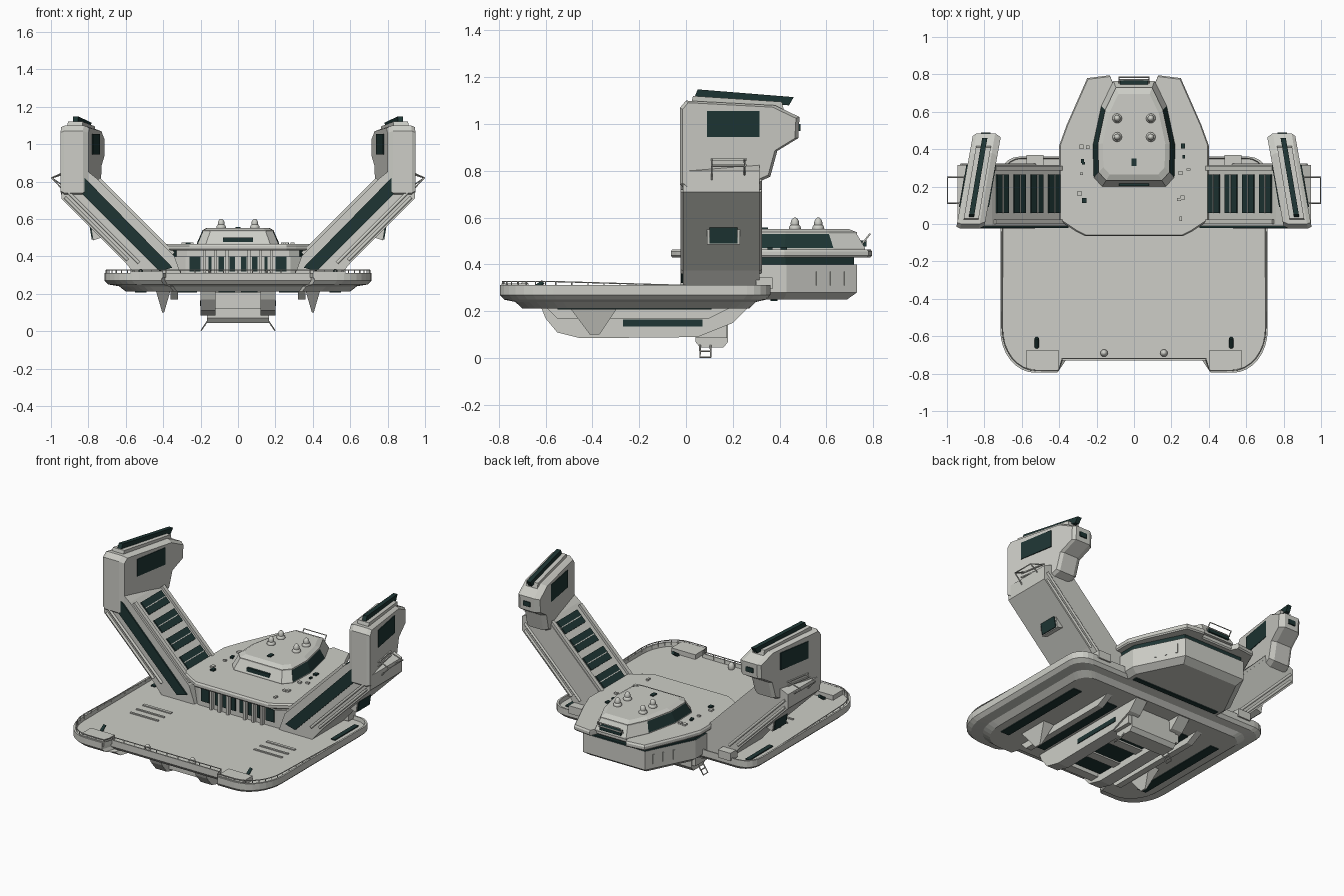
import bpy, bmesh, math, random
from mathutils import Vector

if "Cube" in bpy.data.objects:
    bpy.data.objects.remove(bpy.data.objects["Cube"])


def material(name, rgb):
    m = bpy.data.materials.new(name)
    m.use_nodes = True
    m.diffuse_color = (*rgb, 1)
    m.node_tree.nodes["Principled BSDF"].inputs["Base Color"].default_value = (*rgb, 1)
    return m


GREY = material("warm grey plating", (0.61, 0.615, 0.57))
TEAL = material("dark teal glass", (0.013, 0.036, 0.034))


def finish(ob, mirror):
    bpy.context.collection.objects.link(ob)
    if mirror:
        ob.modifiers.new("mirror", 'MIRROR').use_mirror_merge = False
    return ob


def loft(name, rings, mat=GREY, mirror=False, glass=None):
    """Skin a stack of equal rings; faces that pass the glass rule turn teal."""
    bm = bmesh.new()
    vs = [[bm.verts.new(p) for p in r] for r in rings]
    n = len(vs[0])
    for a, b in zip(vs, vs[1:]):
        for i in range(n):
            bm.faces.new((a[i], a[(i + 1) % n], b[(i + 1) % n], b[i]))
    bm.faces.new(vs[0])
    bm.faces.new(vs[-1])
    bmesh.ops.recalc_face_normals(bm, faces=bm.faces)
    if glass:
        for f in bm.faces:
            f.material_index = int(glass(f.calc_center_median(), f.normal))
    me = bpy.data.meshes.new(name)
    bm.to_mesh(me)
    bm.free()
    for m in (mat, TEAL):
        me.materials.append(m)
    return finish(bpy.data.objects.new(name, me), mirror)


def sym(half):
    """Full outline from a half outline running front to back."""
    return half + [(-x, y) for x, y in reversed(half)]


def tiers(name, outline, levels, mid=0.0, **kw):
    """Stack an outline at (height, scale) levels."""
    return loft(name, [[(x * s, mid + (y - mid) * s, z) for x, y in outline]
                       for z, s in levels], **kw)


def along_x(name, prof, x0, x1, shear=0.0, **kw):
    return loft(name, [[(x - shear * y, y, z) for y, z in prof] for x in (x0, x1)], **kw)


def along_y(name, prof, y0, y1, **kw):
    return loft(name, [[(x, y, z) for x, z in prof] for y in (y0, y1)], **kw)


def box(name, c, s, **kw):
    x, y, z = (v / 2 for v in s)
    ring = [(-x, -y), (x, -y), (x, y), (-x, y)]
    return loft(name, [[(c[0] + a, c[1] + b, c[2] + h) for a, b in ring] for h in (-z, z)], **kw)


def tube(name, paths, r=0.004, mirror=False, mat=GREY):
    cu = bpy.data.curves.new(name, 'CURVE')
    cu.dimensions = '3D'
    cu.bevel_depth = r
    cu.bevel_resolution = 1
    cu.use_fill_caps = True
    for path in paths:
        sp = cu.splines.new('POLY')
        sp.points.add(len(path) - 1)
        for p, q in zip(sp.points, path):
            p.co = (*q, 1)
    cu.materials.append(mat)
    return finish(bpy.data.objects.new(name, cu), mirror)


def dome(name, c, r, h):
    bpy.ops.mesh.primitive_uv_sphere_add(segments=12, ring_count=8, location=c)
    ob = bpy.context.object
    ob.name = name
    ob.scale = (r, r, h)
    ob.data.materials.append(GREY)
    bpy.ops.object.shade_smooth_by_angle()


def arc(cx, cy, rx, ry, a0, a1, n=8):
    return [(cx + rx * math.cos(t), cy + ry * math.sin(t)) for t in
            (math.radians(a0 + (a1 - a0) * i / n) for i in range(n + 1))]


# Landing deck with raised lip
deck = ([(0.39, -0.73), (0.41, -0.795)] + arc(0.53, -0.565, 0.185, 0.23, -90, 0)
        + arc(0.615, 0.26, 0.1, 0.1, 0, 90, 5) + [(0.3, 0.36)])
tiers("landing_deck", sym(deck), [(0.213, 0.84), (0.24, 0.89), (0.25, 0.97), (0.27, 1), (0.312, 1),
                                  (0.312, 0.985), (0.288, 0.98)], mid=-0.2)
box("deck_corner_pad", (0.49, -0.73, 0.3), (0.17, 0.115, 0.036), mirror=True)
tube("deck_corner_post", [[(0.52, -0.66, 0.29), (0.52, -0.61, 0.325)]], 0.011, True, TEAL)
box("deck_side_glass", (0.64, 0.17, 0.29), (0.03, 0.24, 0.009), mat=TEAL, mirror=True)
for k, y in enumerate((-0.19, -0.26, -0.32)):
    box("deck_bar", (0.44, y, 0.29), (0.2, 0.012 if k else 0.018, 0.009), mirror=True)
for x in (-0.16, 0.16):
    dome("deck_bollard", (x, -0.69, 0.3), 0.02, 0.03)

# Guard rail around the deck rim
rim = [Vector((x * 0.985, y * 0.985, 0.327)) for x, y in [(0, -0.73)] + deck[:-7]] + [Vector((0.704, 0.2, 0.305))]
posts = []
for a, b in zip(rim, rim[1:]):
    steps = max(1, round((b - a).length / 0.07))
    for i in range(steps):
        p = a.lerp(b, i / steps)
        posts.append([p, (p.x, p.y, 0.29)])
tube("guard_rail", [rim] + posts, 0.003, True)

# Underside: glass strips, skids, landing block, fins and struts
for x, w in ((0.27, 0.1), (0.06, 0.09), (0.52, 0.06)):
    box("belly_glass", (x, -0.22, 0.212), (w, 0.66, 0.008), mat=TEAL, mirror=True)
box("hull_belly_seam", (0, 0.375, 0.25), (0.62, 0.03, 0.012), mat=TEAL)
skid = [(-0.62, 0.22), (-0.6, 0.17), (-0.55, 0.11), (-0.45, 0.085), (0.05, 0.09),
        (0.2, 0.15), (0.3, 0.25), (0.3, 0.27)]
along_x("belly_skid", skid, 0.12, 0.2, mirror=True)
box("skid_side_recess", (0.2, -0.1, 0.15), (0.009, 0.34, 0.03), mat=TEAL, mirror=True)
along_x("outer_belly_rail", [(-0.6, 0.22), (-0.55, 0.17), (0.1, 0.17), (0.2, 0.22)], 0.32, 0.36, mirror=True)
for y in (-0.5, -0.3, -0.1):
    box("belly_crossbar", (0, y, 0.165), (0.36, 0.06, 0.09))
box("belly_glass_tray", (0, -0.2, 0.15), (0.3, 0.5, 0.04), mat=TEAL)
box("landing_block", (0, 0.11, 0.15), (0.38, 0.13, 0.13))
along_x("landing_foot", [(0.04, 0.2), (0.04, 0.07), (0.06, 0.045), (0.16, 0.045), (0.18, 0.07), (0.18, 0.2)],
        -0.165, 0.165)
loft("keel_fin", [[(x, y, 0.22) for x, y in ((0.36, -0.5), (0.44, -0.5), (0.44, -0.29), (0.36, -0.29))],
                  [(x, y, 0.1) for x, y in ((0.395, -0.41), (0.405, -0.41), (0.405, -0.37), (0.395, -0.37))]],
     mirror=True)
tube("boarding_ladder", [[(0.16, 0.06, 0.06), (0.197, 0.06, 0.004), (0.197, 0.105, 0.004), (0.16, 0.105, 0.06)],
                         [(0.178, 0.06, 0.03), (0.178, 0.105, 0.03)]], 0.004, True)

# Main hull with glass band under the roof
hull = sym([(0.28, 0.0), (0.34, 0.04), (0.37, 0.2), (0.37, 0.43), (0.32, 0.53), (0.22, 0.73)])
tiers("main_hull", hull, [(0.25, 0.9), (0.28, 1.0), (0.4, 1.0), (0.4, 0.97), (0.435, 0.97)], mid=0.3,
      glass=lambda c, n: 0.4 < c.z < 0.43 and c.y > 0.05)
roof = sym([(0.26, -0.065), (0.31, -0.04), (0.4, 0.02), (0.4, 0.42), (0.36, 0.53), (0.25, 0.78),
            (0.13, 0.795), (0.11, 0.75)])
tiers("hull_roof", roof, [(0.43, 0.985), (0.438, 1), (0.455, 1), (0.465, 0.985)], mid=0.35)
for x, w in ((0.03, 0.03), (0.09, 0.03), (0.15, 0.018), (0.23, 0.06)):
    box("facade_window", (x, -0.002, 0.36), (w, 0.009, 0.08), mat=TEAL, mirror=True)
for x in (0.06, 0.12, 0.18):
    box("facade_column", (x, -0.008, 0.36), (0.016, 0.03, 0.14), mirror=True)
for t in (0.15, 0.45, 0.75):
    for s in (1, -1):
        vent = box("hull_vent", (0, 0, 0), (0.01, 0.012, 0.06))
        vent.location = (s * (0.32 - 0.1 * t), 0.53 + 0.2 * t, 0.34)
        vent.rotation_euler.z = s * 0.46

# Upper cabin with side windows
cabin = sym([(0.17, 0.2), (0.215, 0.25), (0.22, 0.42), (0.175, 0.63), (0.11, 0.765)])
tiers("upper_cabin", cabin, [(0.46, 1), (0.47, 1), (0.53, 0.88), (0.538, 0.88), (0.552, 0.76)], mid=0.47,
      glass=lambda c, n: 0.48 < c.z < 0.52 and abs(n.x) > 0.5 and 0.24 < c.y < 0.6)
box("cabin_front_window", (0, 0.213, 0.49), (0.16, 0.02, 0.024), mat=TEAL)
box("cabin_rear_window", (0, 0.757, 0.49), (0.15, 0.03, 0.026), mat=TEAL)
box("roof_hatch", (0, 0.33, 0.553), (0.025, 0.04, 0.01), mat=TEAL)
tube("cabin_rear_rail", [[(-0.08, 0.73, 0.46), (-0.08, 0.785, 0.53), (0.08, 0.785, 0.53), (0.08, 0.73, 0.46)],
                         [(-0.08, 0.77, 0.5), (0.08, 0.77, 0.5)]])
for x in (-0.09, 0.09):
    for y in (0.465, 0.565):
        dome("sensor_dome", (x, y, 0.555), 0.026, 0.02)
        dome("sensor_cap", (x, y, 0.575), 0.018, 0.026)
random.seed(4)
for i in range(14):
    s = random.choice((-1, 1))
    box("roof_fitting", (s * random.uniform(0.24, 0.34), random.uniform(0.0, 0.45), 0.468),
        (random.uniform(0.01, 0.025), random.uniform(0.01, 0.03), 0.014), mat=GREY if i % 3 else TEAL)

# Raised arms
arm = [(0.3, 0.29), (0.34, 0.4), (0.76, 0.82), (0.81, 0.86), (0.945, 0.8), (0.945, 0.71),
       (0.61, 0.375), (0.52, 0.27)]
along_y("arm", arm, -0.012, 0.315, mirror=True)


def slope_plate(name, x0, x1, t, y0, y1, mat=TEAL, rise=0.058):
    along_y(name, [(x0, x0 + rise), (x1, x1 + rise), (x1 - t, x1 + rise + t), (x0 - t, x0 + rise + t)],
            y0, y1, mat=mat, mirror=True)


for i in range(4):
    x = 0.4 + 0.092 * i
    slope_plate("arm_panel", x, x + 0.062, 0.007, 0.06, 0.265)
    slope_plate("arm_panel_mullion", x + 0.029, x + 0.033, 0.01, 0.06, 0.265, GREY)
for y in (0.0, 0.285):
    slope_plate("arm_edge_rail", 0.35, 0.75, 0.012, y, y + 0.025, GREY)
along_y("arm_front_glass", [(0.35, 0.34), (0.42, 0.32), (0.89, 0.79), (0.84, 0.84)], -0.021, -0.012,
        mat=TEAL, mirror=True)
tube("arm_pipes", [[(x, y, x + d), (0.925, y, 0.925 + d)] for y in (-0.015, 0.315)
                   for x, d in ((0.53, -0.165), (0.59, -0.21))], 0.009, True)
along_y("arm_window_hood", [(0.73, 0.5), (0.775, 0.485), (0.787, 0.56)], 0.09, 0.23, mirror=True)
along_y("arm_window", [(0.776, 0.49), (0.782, 0.489), (0.793, 0.557), (0.786, 0.557)], 0.1, 0.22,
        mat=TEAL, mirror=True)
box("arm_root_pod", (0.53, 0.335, 0.32), (0.09, 0.07, 0.05), mirror=True)

# Arm heads, leaning inward toward the rear
SHEAR = 0.17
head = [(-0.025, 0.74), (0.0, 0.72), (0.27, 0.735), (0.36, 0.775), (0.39, 0.885), (0.48, 0.94), (0.485, 1.03),
        (0.38, 1.08), (0.0, 1.1), (-0.025, 1.07)]
loft("arm_head", [[(x - SHEAR * y, 0.18 + (y - 0.18) * s, 0.92 + (z - 0.92) * s) for y, z in head]
                  for x, s in ((0.795, 0.93), (0.825, 1), (0.925, 1), (0.945, 0.95))], mirror=True)
window = [(0.09, 0.945), (0.315, 0.945), (0.315, 1.055), (0.09, 1.055)]
for x in (0.791, 0.942):
    along_x("head_window", window, x, x + 0.008, SHEAR, mat=TEAL, mirror=True)
along_x("head_rear_window", [(0.478, 0.97), (0.489, 0.97), (0.489, 1.0), (0.478, 1.0)], 0.85, 0.9, SHEAR,
        mat=TEAL, mirror=True)
along_x("head_top_base", [(0.02, 1.08), (0.03, 1.12), (0.41, 1.095), (0.42, 1.05)], 0.835, 0.915, SHEAR, mirror=True)
along_x("head_top_light", [(0.03, 1.1), (0.05, 1.148), (0.46, 1.115), (0.44, 1.08)], 0.862, 0.89, SHEAR,
        mat=TEAL, mirror=True)
for z in (0.82, 0.845):
    along_x("head_trim", [(0.09, z), (0.26, z), (0.26, z + 0.007), (0.09, z + 0.007)], 0.94, 0.952, SHEAR, mirror=True)
tube("head_handle", [[(0.93, 0.11, 0.85), (0.996, 0.11, 0.82), (0.996, 0.25, 0.82), (0.9, 0.25, 0.85)],
                     [(0.996, 0.11, 0.82), (0.94, 0.11, 0.76)], [(0.996, 0.25, 0.82), (0.91, 0.25, 0.76)]],
     0.004, True)
